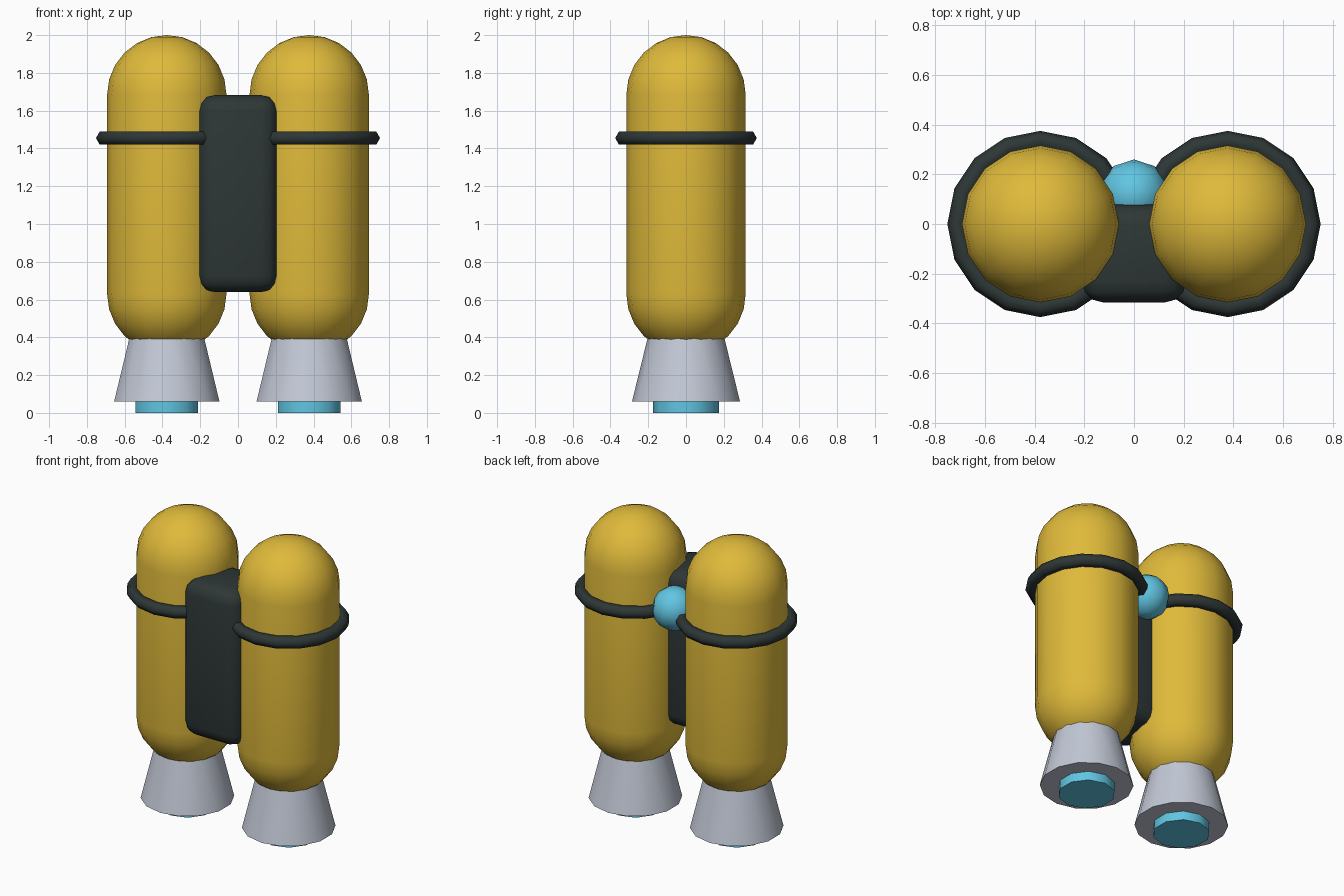
import bpy, bmesh
from math import sin, cos, pi, radians

cube = bpy.data.objects.get("Cube")
if cube:
    bpy.data.objects.remove(cube, do_unlink=True)


def material(name, rgb):
    m = bpy.data.materials.new(name)
    m.use_nodes = True
    m.diffuse_color = (*rgb, 1)
    bsdf = next(n for n in m.node_tree.nodes if n.type == 'BSDF_PRINCIPLED')
    bsdf.inputs["Base Color"].default_value = (*rgb, 1)
    return m


YELLOW = material("tank yellow", (0.74, 0.49, 0.043))
DARK = material("dark rubber", (0.027, 0.037, 0.037))
GREY = material("nozzle grey", (0.54, 0.58, 0.67))
BLUE = material("glow blue", (0.12, 0.56, 0.76))


def finish(name, mat, angle):
    """Name, colour and smooth the active object."""
    ob = bpy.context.object
    ob.name = name
    ob.data.materials.append(mat)
    bpy.ops.object.shade_smooth_by_angle(angle=radians(angle))
    return ob


def capsule(name, x, radius, low, high, sides=16, steps=6):
    """Revolve a round-ended profile; low and high are the cap centres."""
    profile = [(-pi / 2 + i * pi / 2 / steps, low) for i in range(steps + 1)]
    profile += [(i * pi / 2 / steps, high) for i in range(steps + 1)]
    bm = bmesh.new()
    verts = [bm.verts.new((radius * cos(a), 0, z + radius * sin(a))) for a, z in profile]
    edges = [bm.edges.new(pair) for pair in zip(verts, verts[1:])]
    bmesh.ops.spin(bm, geom=verts + edges, cent=(0, 0, 0), axis=(0, 0, 1),
                   angle=2 * pi, steps=sides)
    bmesh.ops.remove_doubles(bm, verts=bm.verts[:], dist=0.0005)
    bmesh.ops.recalc_face_normals(bm, faces=bm.faces[:])
    mesh = bpy.data.meshes.new(name)
    bm.to_mesh(mesh)
    bm.free()
    ob = bpy.data.objects.new(name, mesh)
    bpy.context.collection.objects.link(ob)
    bpy.ops.object.select_all(action='DESELECT')
    ob.select_set(True)
    bpy.context.view_layer.objects.active = ob
    ob.location.x = x
    return finish(name, YELLOW, 40)


def cone(name, mat, x, sides, r_low, r_high, low, high):
    bpy.ops.mesh.primitive_cone_add(vertices=sides, radius1=r_low, radius2=r_high,
                                    depth=high - low, location=(x, 0, (low + high) / 2))
    return finish(name, mat, 40)


# Paired tanks, each with a strap, a nozzle and a glowing exhaust
for side, sign in (("left", 1), ("right", -1)):
    x = 0.377 * sign
    capsule(side + "_tank", x, 0.316, 0.63, 1.684)
    bpy.ops.mesh.primitive_torus_add(major_segments=16, minor_segments=6,
                                     major_radius=0.335, minor_radius=0.04,
                                     location=(x, 0, 1.455))
    finish(side + "_strap", DARK, 70)
    cone(side + "_nozzle", GREY, x, 14, 0.286, 0.19, 0.06, 0.45)
    cone(side + "_exhaust", BLUE, x, 10, 0.175, 0.175, 0, 0.12)

# Rounded pack body between the tanks
bpy.ops.mesh.primitive_cube_add(size=1, location=(0, -0.119, 1.161))
body = bpy.context.object
body.scale = (0.42, 0.394, 1.042)
bpy.ops.object.transform_apply(location=False, rotation=False, scale=True)
bevel = body.modifiers.new("rounding", 'BEVEL')
bevel.width = 0.085
bevel.segments = 3
bpy.ops.object.modifier_apply(modifier=bevel.name)
finish("pack_body", DARK, 40)

# Round lamp on the back of the pack
bpy.ops.mesh.primitive_uv_sphere_add(segments=10, ring_count=8, radius=0.14,
                                     location=(0, 0.12, 1.475))
finish("back_lamp", BLUE, 60)
